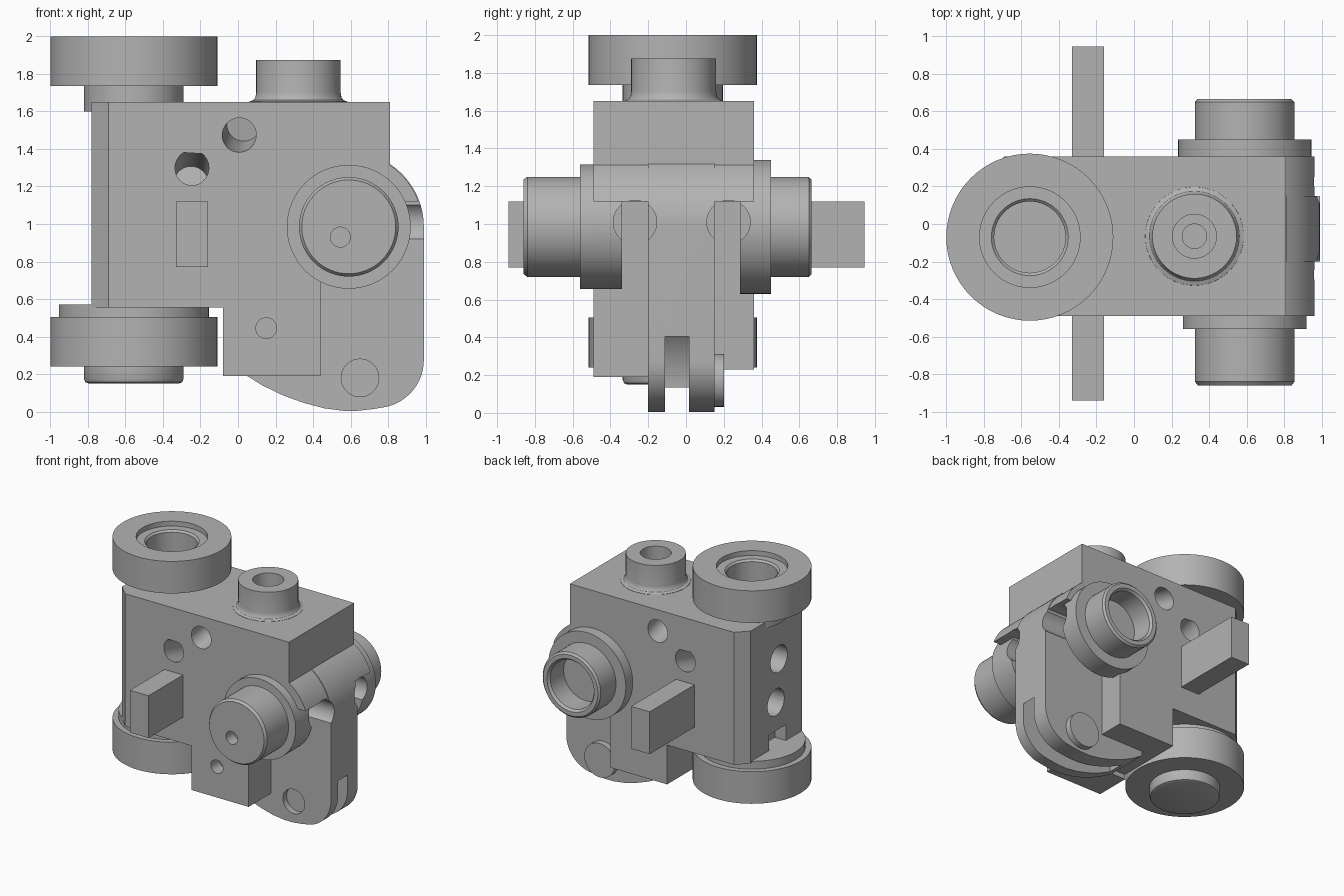
import bpy, bmesh
from math import radians, cos, sin
from mathutils import Matrix, Vector

scene_cube = bpy.data.objects.get("Cube")
if scene_cube:
    bpy.data.objects.remove(scene_cube, do_unlink=True)

grey = bpy.data.materials.new("plain_grey")
grey.use_nodes = True
colour = (0.45, 0.45, 0.45, 1)
grey.diffuse_color = colour
grey.node_tree.nodes["Principled BSDF"].inputs["Base Color"].default_value = colour

TURN = {"Z": Matrix.Identity(4),
        "Y": Matrix.Rotation(radians(-90), 4, "X"),
        "X": Matrix.Rotation(radians(90), 4, "Y")}


def finish(name, bm):
    bmesh.ops.remove_doubles(bm, verts=bm.verts, dist=1e-5)
    bmesh.ops.recalc_face_normals(bm, faces=bm.faces)
    mesh = bpy.data.meshes.new(name)
    bm.to_mesh(mesh)
    bm.free()
    mesh.materials.append(grey)
    obj = bpy.data.objects.new(name, mesh)
    bpy.context.collection.objects.link(obj)
    return obj


def lathe(name, profile, axis="Z", loc=(0, 0, 0), matrix=None):
    """Turn (radius, height) points around an axis."""
    bm = bmesh.new()
    verts = [bm.verts.new((r, 0, h)) for r, h in profile]
    edges = [bm.edges.new(pair) for pair in zip(verts, verts[1:])]
    bmesh.ops.spin(bm, geom=verts + edges, cent=(0, 0, 0), axis=(0, 0, 1),
                   angle=radians(360), steps=64, use_duplicate=False)
    bm.transform(matrix or Matrix.Translation(loc) @ TURN[axis])
    return finish(name, bm)


def rod(name, r, start, end):
    start, end = Vector(start), Vector(end)
    d = end - start
    m = Matrix.Translation(start) @ d.to_track_quat("Z", "Y").to_matrix().to_4x4()
    return lathe(name, [(0, 0), (r, 0), (r, d.length), (0, d.length)], matrix=m)


def box(name, lo, hi):
    bm = bmesh.new()
    bmesh.ops.create_cube(bm, size=1)
    for v in bm.verts:
        v.co = [(a + b) / 2 + c * (b - a) for a, b, c in zip(lo, hi, v.co)]
    return finish(name, bm)


def extrude(name, outline, y0, y1):
    """Extrude an (x, z) outline along y."""
    bm = bmesh.new()
    face = bm.faces.new([bm.verts.new((x, y0, z)) for x, z in outline])
    new = bmesh.ops.extrude_face_region(bm, geom=[face])["geom"]
    bmesh.ops.translate(bm, vec=(0, y1 - y0, 0),
                        verts=[g for g in new if isinstance(g, bmesh.types.BMVert)])
    return finish(name, bm)


def arc(cx, cz, r, a0, a1, n=14):
    angles = [radians(a0 + (a1 - a0) * i / n) for i in range(n + 1)]
    return [(cx + r * cos(a), cz + r * sin(a)) for a in angles]


def cut(obj, cutter, keep=False):
    mod = obj.modifiers.new("cut", "BOOLEAN")
    mod.operation, mod.solver, mod.object = "DIFFERENCE", "EXACT", cutter
    bpy.context.view_layer.objects.active = obj
    bpy.ops.object.modifier_apply(modifier=mod.name)
    if not keep:
        bpy.data.objects.remove(cutter, do_unlink=True)


# Body block with a rounded overhang and a lower leg
FRONT, BACK, MID = -0.49, 0.36, -0.07
AX, AZ = 0.59, 0.985
body = extrude("main_body",
               [(-0.78, 0.555), (-0.08, 0.555), (-0.08, 0.19), (0.44, 0.19), (0.44, 1.12)]
               + arc(AX, AZ, 0.395, 20, 56) + [(0.81, 1.65), (-0.78, 1.65)], FRONT, BACK)
bm = bmesh.new()
bm.from_mesh(body.data)
corners = [e for e in bm.edges if all(v.co.x < -0.77 for v in e.verts)
           and abs(e.verts[0].co.z - e.verts[1].co.z) > 0.5]
bmesh.ops.bevel(bm, geom=corners, offset=0.09, segments=1, affect="EDGES")
bm.to_mesh(body.data)
bm.free()

# Fork plate below the axle
plate = extrude("fork_plate",
                [(0.05, 0.5), (0.05, 0.19), (0.13, 0.14), (0.24, 0.087), (0.35, 0.047),
                 (0.46, 0.018), (0.56, 0.005), (0.64, 0.005), (0.72, 0.014)]
                + arc(0.735, 0.275, 0.255, -78, 0)
                + arc(AX, AZ, 0.4, 0, 56) + [(0.3, 1.3), (0.3, 0.5)], -0.2, 0.15)

# Axle bosses
front_flange = lathe("front_flange", [(0, -0.56), (0.33, -0.56), (0.33, -0.34), (0, -0.34)],
                     "Y", (AX, 0, AZ))
back_flange = lathe("back_flange", [(0, 0.285), (0.355, 0.285), (0.355, 0.45), (0, 0.45)],
                    "Y", (AX, 0, AZ))
front_boss = lathe("front_boss", [(0, -0.86), (0.25, -0.86), (0.265, -0.84), (0.265, -0.5),
                                  (0, -0.5)], "Y", (AX, 0, AZ))
lathe("back_boss", [(0, 0.4), (0.265, 0.4), (0.265, 0.65), (0.25, 0.665), (0.215, 0.665),
                    (0.2, 0.645), (0.2, 0.47), (0, 0.47)], "Y", (AX, 0, AZ))
cut(front_boss, rod("hole", 0.053, (0.545, -0.9, 0.93), (0.545, -0.76, 0.93)))

# Openings in the body
cut(body, box("leg_step", (-0.2, -0.2, 0.1), (0.6, 0.5, 0.23)))
cut(body, box("end_notch", (-0.9, -0.19, 0.5), (-0.68, 0.03, 0.7)))
for y, inner in ((FRONT - 0.02, -0.2), (BACK + 0.02, 0.07)):
    cut(body, rod("hole", 0.09, (-0.245, y, 1.305), (-0.25, inner, 1.22)))
    cut(body, rod("hole", 0.09, (0.005, y, 1.47), (0.03, inner, 1.53)))
cut(body, rod("hole", 0.055, (0.15, -0.6, 0.445), (0.15, -0.38, 0.445)))
for y, z in ((-0.1, 1.28), (-0.06, 0.935)):
    cut(body, rod("hole", 0.11, (-0.9, y, z), (-0.45, y, z)))

# Side bores and the fork slot
for y, flange in ((-0.27, front_flange), (0.225, back_flange)):
    bore = rod("bore", 0.115, (1.1, y, 1.01), (0.62, y, 1.01))
    cut(body, bore, keep=True)
    cut(plate, bore, keep=True)
    cut(flange, bore)
slot = rod("slot", 0.48, (0.62, -0.11, 0.1), (0.62, 0.015, 0.1))
cut(body, slot, keep=True)
cut(plate, slot)
cut(plate, rod("pin_hole", 0.1, (0.65, -0.3, 0.18), (0.65, -0.15, 0.18)))
rod("pin_head", 0.14, (0.65, 0.1, 0.172), (0.65, 0.2, 0.172))

# Wheels above and below the narrow end
WHEEL = (-0.555, MID, 0)
lathe("top_wheel", [(0, 1.6), (0.265, 1.6), (0.265, 1.735), (0.445, 1.735), (0.445, 2),
                    (0.268, 2), (0.268, 1.96), (0.205, 1.96), (0.19, 1.945),
                    (0.19, 1.77), (0, 1.77)], loc=WHEEL)
lathe("bottom_wheel", [(0, 0.15), (0.24, 0.15), (0.258, 0.157), (0.265, 0.175), (0.265, 0.24),
                       (0.445, 0.24), (0.445, 0.505), (0.4, 0.505), (0.4, 0.57), (0, 0.57)],
      loc=WHEEL)

# Top spout with a flared foot
lathe("top_spout", [(0, 1.64), (0.265, 1.64), (0.262, 1.652), (0.24, 1.66), (0.229, 1.675),
                    (0.225, 1.7), (0.225, 1.875), (0.117, 1.875), (0.117, 1.74),
                    (0.065, 1.74), (0.065, 1.66), (0, 1.66)], loc=(0.322, -0.065, 0))

# Cross bar through the body
box("cross_bar", (-0.33, -0.94, 0.77), (-0.16, 0.945, 1.12))

bpy.ops.object.select_all(action="DESELECT")
for obj in bpy.context.collection.objects:
    if obj.type == "MESH" and grey.name in obj.data.materials:
        obj.select_set(True)
        bpy.context.view_layer.objects.active = obj
bpy.ops.object.shade_smooth_by_angle(angle=radians(30))
